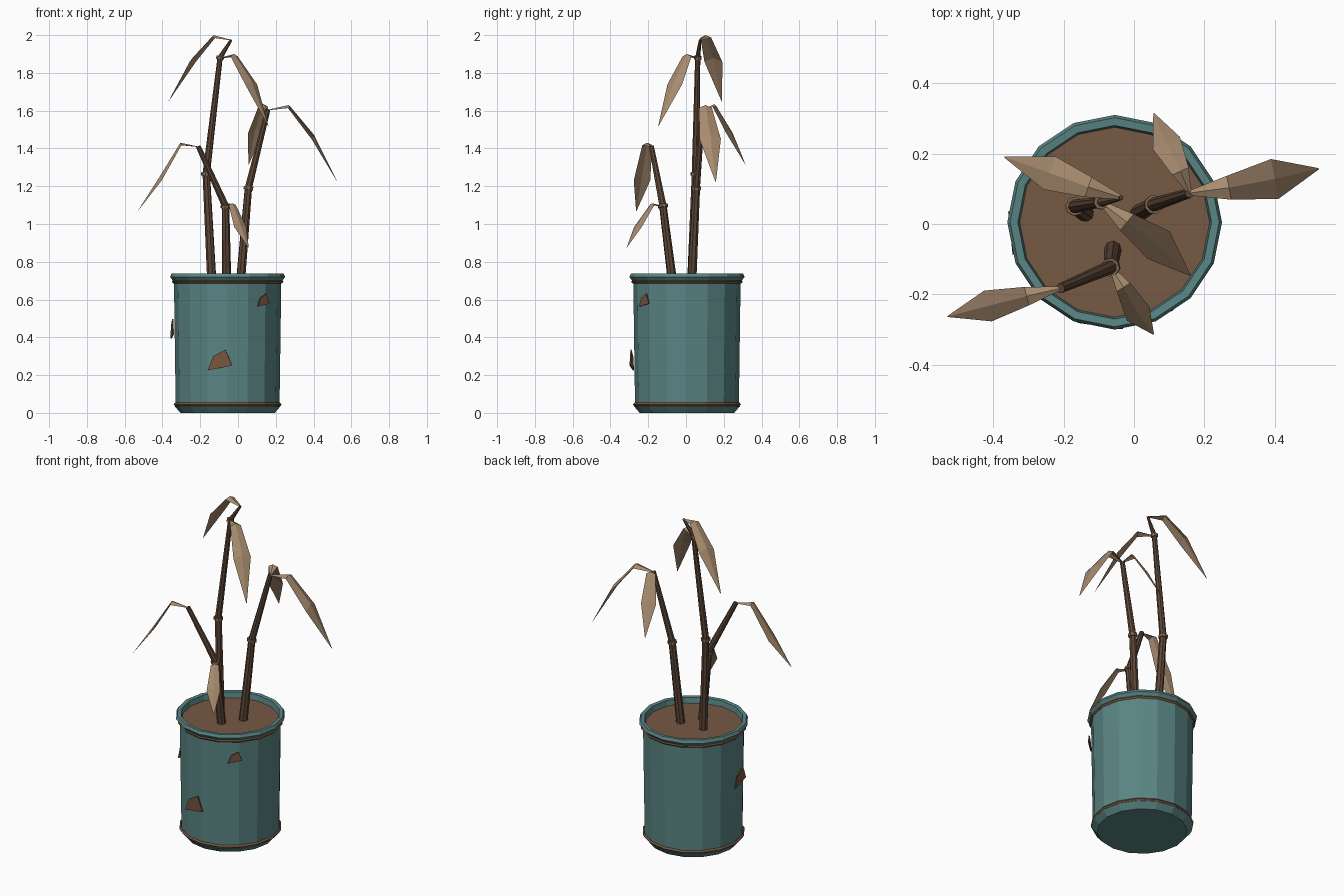
import bpy, bmesh, math
from mathutils import Vector, Matrix

if "Cube" in bpy.data.objects:
    bpy.data.objects.remove(bpy.data.objects["Cube"], do_unlink=True)


def material(name, rgb):
    m = bpy.data.materials.new(name)
    m.use_nodes = True
    m.diffuse_color = (*rgb, 1)
    m.node_tree.nodes["Principled BSDF"].inputs["Base Color"].default_value = (*rgb, 1)
    return m


TEAL = material("teal enamel", (0.10, 0.235, 0.23))
RUST = material("rust", (0.19, 0.09, 0.048))
SOIL = material("dry soil", (0.18, 0.10, 0.055))
CANE = material("dead cane", (0.11, 0.062, 0.038))
NODE = material("cane node", (0.22, 0.136, 0.076))
LEAF = material("dry leaf", (0.39, 0.26, 0.16))

CENTRE = Vector((-0.055, 0.005, 0))
SIDES = 16


def finish(bm, name, mat, recalc=True):
    if recalc:
        bmesh.ops.recalc_face_normals(bm, faces=bm.faces)
    mesh = bpy.data.meshes.new(name)
    bm.to_mesh(mesh)
    bm.free()
    mesh.materials.append(mat)
    obj = bpy.data.objects.new(name, mesh)
    bpy.context.collection.objects.link(obj)
    return obj


def loft(bm, rings, closed=True):
    """Join successive vertex rings with quads."""
    for a, b in zip(rings, rings[1:]):
        n = len(a)
        for i in range(n if closed else n - 1):
            j = (i + 1) % n
            bm.faces.new((a[i], a[j], b[j], b[i]))


def lathe(name, profile, mat, loop=False):
    """Turn (radius, height) points about the pot axis."""
    bm = bmesh.new()
    rings = []
    for r, z in profile:
        angles = [2 * math.pi * i / SIDES for i in range(SIDES)]
        rings.append([bm.verts.new(CENTRE + Vector((r * math.cos(a), r * math.sin(a), z)))
                      for a in angles])
    if loop:
        loft(bm, rings + rings[:1])
    else:
        loft(bm, rings)
        bm.faces.new(rings[0])
        bm.faces.new(rings[-1])
    return finish(bm, name, mat)


def rod(name, a, b, r1, r2, mat):
    """Tapered eight-sided rod between two points."""
    a, b = Vector(a), Vector(b)
    bm = bmesh.new()
    turn = (b - a).to_track_quat("Z", "Y").to_matrix().to_4x4()
    bmesh.ops.create_cone(bm, cap_ends=True, segments=8, radius1=r1, radius2=r2,
                          depth=(b - a).length,
                          matrix=Matrix.Translation((a + b) / 2) @ turn)
    return finish(bm, name, mat)


def leaf(name, path, width):
    """Drooping leaf: a raised midrib with two sloping halves."""
    path = [Vector(p) for p in path]
    heading = path[-1] - path[0]
    side = Vector((-heading.y, heading.x, 0)).normalized()
    bm = bmesh.new()
    rows = []
    for p, share in zip(path, (0.12, 0.6, 1.0, 0.03)):
        half = side * width * share / 2
        drop = Vector((0, 0, -0.22 * width * share))
        rows.append([bm.verts.new(v) for v in (p - half + drop, p, p + half + drop)])
    loft(bm, rows, closed=False)
    obj = finish(bm, name, LEAF, recalc=False)
    # Faces wind so that the upper side is the outside
    if sum(f.normal.z for f in obj.data.polygons) < 0:
        obj.data.flip_normals()
    return obj


# Pot with a rolled rim, the soil and the two rusted seams
lathe("pot", [(0.25, 0), (0.28, 0.035), (0.275, 0.05), (0.284, 0.69), (0.29, 0.70),
              (0.305, 0.72), (0.297, 0.737), (0.275, 0.735), (0.268, 0.69)], TEAL)
lathe("soil", [(0.272, 0.69), (0.272, 0.702)], SOIL)
for name, r, z in (("lower_rust_seam", 0.278, 0.045), ("upper_rust_seam", 0.288, 0.695)):
    lathe(name, [(r - 0.01, z), (r, z - 0.009), (r + 0.008, z), (r, z + 0.009)], RUST, loop=True)

# Rust patches: thin flat flakes standing just proud of the wall
FLAKE = ((-0.065, -0.055), (-0.035, 0.02), (0.03, 0.055), (0.065, -0.03))
for name, degrees, z, size in (("front_rust_patch", -98, 0.28, 1.0),
                               ("left_rust_patch", -50, 0.597, 0.62),
                               ("right_rust_patch", 186, 0.445, 0.95)):
    a = math.radians(degrees)
    out = Vector((math.cos(a), math.sin(a), 0))
    along = Vector((-math.sin(a), math.cos(a), 0))
    bm = bmesh.new()
    layers = [[bm.verts.new(CENTRE + out * r + along * u * size + Vector((0, 0, z + v * size)))
               for u, v in FLAKE] for r in (0.292, 0.298)]
    loft(bm, layers)
    for layer in layers:
        bm.faces.new(layer)
    finish(bm, name, RUST)

# Canes: each a chain of rods with a collar at every inner joint
CANES = {
    "tall_cane": [(-0.138, 0.03, 0.68), (-0.168, 0.05, 1.265),
                  (-0.095, 0.062, 1.88), (-0.036, 0.075, 1.975)],
    "left_cane": [(0.012, 0.03, 0.68), (0.055, 0.055, 1.19), (0.158, 0.088, 1.605)],
    "short_cane": [(-0.06, -0.07, 0.68), (-0.066, -0.122, 1.095), (-0.21, -0.183, 1.41)],
}
RADII = (0.025, 0.02, 0.014, 0.007)
for name, joints in CANES.items():
    for i, (a, b) in enumerate(zip(joints, joints[1:])):
        rod(f"{name}_part_{i + 1}", a, b, RADII[i], RADII[i + 1], CANE)
        if i:
            step = (Vector(b) - Vector(joints[i - 1])).normalized() * 0.008
            r = RADII[i] + 0.007
            rod(f"{name}_node_{i}", Vector(a) - step, Vector(a) + step, r, r, NODE)

# Withered leaves, from stalk to tip
tall, left, short = CANES.values()
leaf("tall_cane_top_leaf", [tall[3], (-0.13, 0.105, 2.0), (-0.24, 0.145, 1.88),
                            (-0.368, 0.19, 1.65)], 0.1)
leaf("tall_cane_front_leaf", [tall[2], (-0.02, 0.005, 1.90), (0.07, -0.06, 1.76),
                              (0.16, -0.146, 1.52)], 0.1)
leaf("left_cane_side_leaf", [left[2], (0.27, 0.103, 1.63), (0.40, 0.128, 1.475),
                             (0.525, 0.157, 1.225)], 0.115)
leaf("left_cane_back_leaf", [left[2], (0.132, 0.15, 1.635), (0.092, 0.23, 1.50),
                             (0.056, 0.315, 1.315)], 0.085)
leaf("short_cane_side_leaf", [short[2], (-0.305, -0.205, 1.43), (-0.415, -0.233, 1.25),
                              (-0.53, -0.263, 1.07)], 0.09)
leaf("short_cane_front_leaf", [short[1], (-0.03, -0.18, 1.11), (0.012, -0.255, 1.0),
                               (0.056, -0.314, 0.875)], 0.075)
